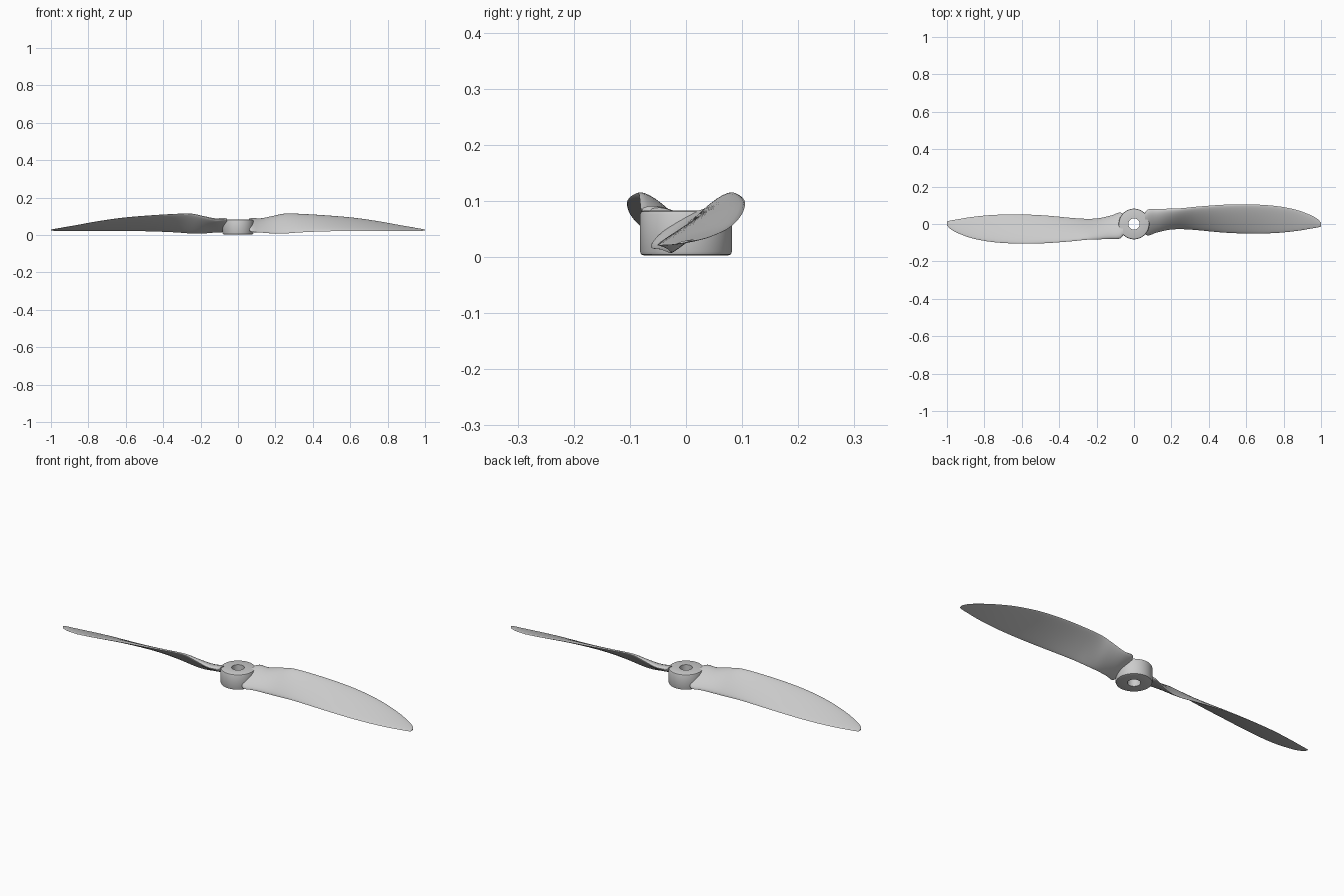
import bpy, bmesh, math
from mathutils import Vector, Matrix

cube = bpy.data.objects.get("Cube")
if cube:
    bpy.data.objects.remove(cube, do_unlink=True)

grey = bpy.data.materials.new("light grey plastic")
grey.use_nodes = True
grey.diffuse_color = (0.6, 0.6, 0.6, 1)
grey.node_tree.nodes["Principled BSDF"].inputs["Base Color"].default_value = (0.6, 0.6, 0.6, 1)


def add_object(name, bm, angle):
    bmesh.ops.recalc_face_normals(bm, faces=bm.faces)
    mesh = bpy.data.meshes.new(name)
    bm.to_mesh(mesh)
    bm.free()
    mesh.materials.append(grey)
    obj = bpy.data.objects.new(name, mesh)
    bpy.context.collection.objects.link(obj)
    bpy.ops.object.select_all(action='DESELECT')
    obj.select_set(True)
    bpy.context.view_layer.objects.active = obj
    bpy.ops.object.shade_smooth_by_angle(angle=math.radians(angle))
    return obj


def bridge_loops(bm, loops, closed):
    pairs = list(zip(loops, loops[1:]))
    if closed:
        pairs.append((loops[-1], loops[0]))
    for a, b in pairs:
        for i in range(len(a)):
            j = (i + 1) % len(a)
            bm.faces.new((a[i], a[j], b[j], b[i]))


# Hub: a ring with softened rims, turned from a (radius, height) profile
profile = [(0.03, 0.003), (0.075, 0.003), (0.08, 0.005), (0.082, 0.01),
           (0.082, 0.076), (0.08, 0.081), (0.075, 0.083), (0.03, 0.083)]
bm = bmesh.new()
rings = []
for r, z in profile:
    rings.append([bm.verts.new((r * math.cos(a), r * math.sin(a), z))
                  for a in (math.tau * k / 64 for k in range(64))])
bridge_loops(bm, rings, True)
add_object("hub", bm, 40)

# Blade stations: x, trailing edge y z, leading edge y z, thickness
stations = [
    (0.06, -0.055, 0.025, 0.065, 0.082, 0.030),
    (0.075, -0.062, 0.017, 0.078, 0.084, 0.036),
    (0.12, -0.046, 0.014, 0.080, 0.083, 0.034),
    (0.19, -0.030, 0.008, 0.082, 0.100, 0.030),
    (0.25, -0.027, 0.008, 0.084, 0.113, 0.025),
    (0.33, -0.032, 0.014, 0.092, 0.112, 0.021),
    (0.48, -0.046, 0.020, 0.103, 0.103, 0.018),
    (0.62, -0.051, 0.021, 0.105, 0.091, 0.015),
    (0.76, -0.048, 0.021, 0.096, 0.071, 0.012),
    (0.87, -0.037, 0.021, 0.075, 0.051, 0.009),
    (0.95, -0.024, 0.022, 0.045, 0.037, 0.007),
    (0.985, -0.018, 0.023, 0.024, 0.031, 0.005),
    (1.0, -0.014, 0.024, 0.005, 0.028, 0.004),
]


def spline(p0, p1, p2, p3, t):
    # Smooth curve through stations with uneven spacing
    x0, x1, x2, x3 = p0[0], p1[0], p2[0], p3[0]
    d = x2 - x1
    h = (2*t**3 - 3*t**2 + 1, t**3 - 2*t**2 + t, 3*t**2 - 2*t**3, t**3 - t**2)
    out = []
    for a, b, c, e in zip(p0, p1, p2, p3):
        m1, m2 = (c - a) / (x2 - x0), (e - b) / (x3 - x1)
        out.append(h[0]*b + h[1]*d*m1 + h[2]*c + h[3]*d*m2)
    return out


def airfoil(x, ty, tz, ly, lz, thick):
    lead, trail = Vector((x, ly, lz)), Vector((x, ty, tz))
    chord = trail - lead
    normal = Vector((0, chord.z, -chord.y)).normalized()
    points = []
    for k in range(28):
        a = math.tau * k / 28
        u = (1 - math.cos(a)) / 2
        arch = math.sin(a) * (1 - 0.3 * u)
        side = 0.75 if arch > 0 else 0.3
        points.append(lead + chord * u + normal * arch * side * thick)
    return points


def build_blade(name, turn):
    sections = []
    last = len(stations) - 1
    for i in range(last):
        window = [stations[min(max(i + k, 0), last)] for k in (-1, 0, 1, 2)]
        for s in range(4):
            sections.append(spline(*window, s / 4))
    sections.append(stations[-1])
    bm = bmesh.new()
    loops = [[bm.verts.new(p) for p in airfoil(*s)] for s in sections]
    bridge_loops(bm, loops, False)
    bm.faces.new(loops[0])
    bm.faces.new(loops[-1])
    bm.transform(Matrix.Rotation(turn, 4, 'Z'))
    add_object(name, bm, 50)


build_blade("left_blade", 0)
build_blade("right_blade", math.pi)
